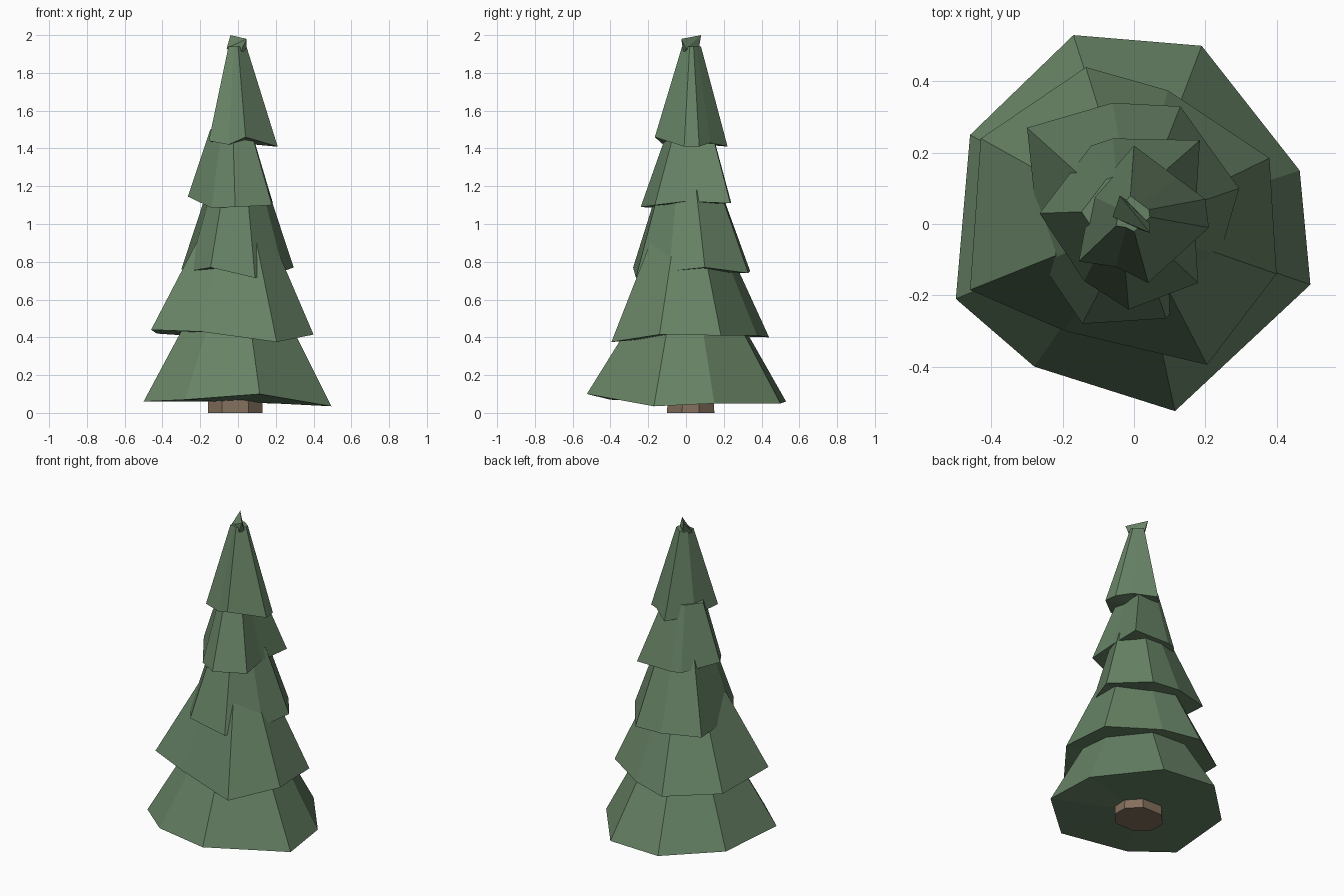
import bpy, bmesh
from mathutils import Vector


def colour(name, rgb):
    m = bpy.data.materials.new(name)
    m.diffuse_color = (*rgb, 1)
    return m


green = colour("fir_green", (0.135, 0.225, 0.13))
brown = colour("bark_brown", (0.23, 0.16, 0.11))


def finish(bm, name, mat):
    bmesh.ops.recalc_face_normals(bm, faces=bm.faces)
    me = bpy.data.meshes.new(name)
    bm.to_mesh(me)
    bm.free()
    me.materials.append(mat)
    ob = bpy.data.objects.new(name, me)
    bpy.context.collection.objects.link(ob)
    return ob


def skirt(name, rim, top_z, scale, shift=(0, 0), mat=green):
    """Closed, tapered ring of flat panels rising from an uneven rim."""
    bm = bmesh.new()
    low = [bm.verts.new(p) for p in rim]
    high = [bm.verts.new((p[0] * scale + shift[0], p[1] * scale + shift[1], top_z)) for p in rim]
    n = len(rim)
    for i in range(n):
        j = (i + 1) % n
        bm.faces.new((low[i], low[j], high[j], high[i]))
    bm.faces.new(high)
    hub = bm.verts.new(sum((Vector(p) for p in rim), Vector()) / n)
    for i in range(n):
        bm.faces.new((low[(i + 1) % n], low[i], hub))
    return finish(bm, name, mat)


# Branch tiers, bottom to top
skirt("branches_bottom", [
    (-0.17, 0.53, 0.06), (0.19, 0.50, 0.05), (0.465, 0.15, 0.05), (0.495, -0.17, 0.035),
    (0.115, -0.525, 0.10), (-0.28, -0.40, 0.07), (-0.50, -0.21, 0.06), (-0.46, 0.25, 0.06)],
    0.48, 0.55)
skirt("branches_lower", [
    (-0.135, 0.44, 0.40), (0.095, 0.375, 0.41), (0.38, 0.185, 0.41), (0.40, -0.14, 0.415),
    (0.205, -0.395, 0.375), (-0.195, -0.30, 0.43), (-0.46, -0.185, 0.44), (-0.43, 0.24, 0.42)],
    0.90, 0.48)
skirt("branches_middle", [
    (-0.30, 0.27, 0.76), (-0.06, 0.34, 0.75), (0.13, 0.33, 0.74), (0.295, 0.10, 0.77),
    (0.24, -0.09, 0.75), (0.09, -0.265, 0.715), (-0.145, -0.28, 0.77), (-0.26, -0.11, 0.75)],
    1.18, 0.54)
skirt("branches_upper", [
    (-0.12, 0.22, 1.11), (-0.06, 0.24, 1.11), (0.185, 0.235, 1.11), (0.17, 0.0, 1.12),
    (0.18, -0.165, 1.10), (-0.015, -0.24, 1.09), (-0.14, -0.16, 1.085), (-0.265, 0.03, 1.145)],
    1.50, 0.48, (-0.02, 0.02))
skirt("branches_top", [
    (-0.12, 0.08, 1.43), (0.0, 0.22, 1.41), (0.12, 0.13, 1.43), (0.20, 0.07, 1.41),
    (0.21, -0.01, 1.41), (0.04, -0.165, 1.46), (-0.05, -0.12, 1.42), (-0.155, -0.105, 1.44)],
    1.94, 0.26, (-0.01, 0.022))

# Crooked tip
bm = bmesh.new()
for p in [(-0.04, 0.08, 2.0), (0.045, -0.025, 1.98), (-0.06, 0.02, 1.93), (0.045, 0.0, 1.93),
          (-0.01, 0.06, 1.88), (0.0, -0.01, 1.88)]:
    bm.verts.new(p)
bmesh.ops.convex_hull(bm, input=bm.verts)
finish(bm, "tip", green)

# Trunk stub
skirt("trunk", [
    (-0.16, -0.02, 0), (-0.085, -0.10, 0), (0.055, -0.10, 0), (0.13, -0.02, 0),
    (0.13, 0.07, 0), (0.055, 0.15, 0), (-0.085, 0.15, 0), (-0.16, 0.07, 0)],
    0.12, 0.97, mat=brown)
